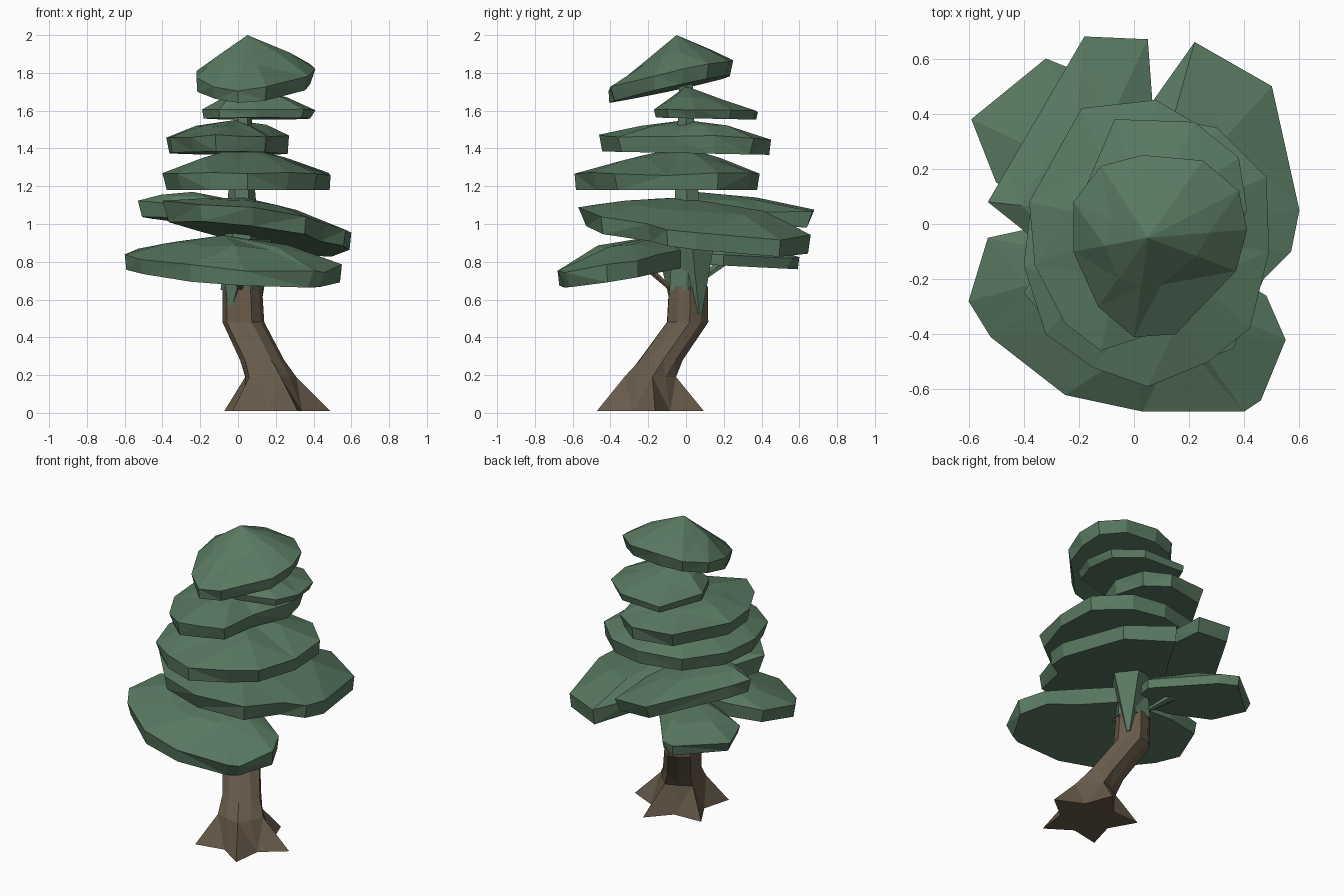
import bpy, bmesh, math, random
from mathutils import Vector

random.seed(4)
cube = bpy.data.objects.get("Cube")
if cube:
    bpy.data.objects.remove(cube, do_unlink=True)


def material(name, rgb):
    m = bpy.data.materials.new(name)
    m.use_nodes = True
    m.diffuse_color = (*rgb, 1)
    m.node_tree.nodes["Principled BSDF"].inputs["Base Color"].default_value = (*rgb, 1)
    return m


GREEN = material("leaf green", (0.1, 0.19, 0.12))
BROWN = material("bark brown", (0.137, 0.104, 0.068))


def skin(name, rings, mat, top=None):
    """Join equal rings of points into a closed shell; top is an optional apex."""
    bm = bmesh.new()
    loops = [[bm.verts.new(p) for p in ring] for ring in rings]
    n = len(loops[0])
    for a, b in zip(loops, loops[1:]):
        for i in range(n):
            j = (i + 1) % n
            bm.faces.new((a[i], a[j], b[j], b[i]))
    bm.faces.new(loops[0][::-1])
    if top is None:
        bm.faces.new(loops[-1])
    else:
        apex = bm.verts.new(top)
        for i in range(n):
            bm.faces.new((loops[-1][i], loops[-1][(i + 1) % n], apex))
    bmesh.ops.triangulate(bm, faces=bm.faces[:])
    bmesh.ops.recalc_face_normals(bm, faces=bm.faces[:])
    mesh = bpy.data.meshes.new(name)
    bm.to_mesh(mesh)
    bm.free()
    mesh.materials.append(mat)
    obj = bpy.data.objects.new(name, mesh)
    bpy.context.collection.objects.link(obj)
    return obj


def circle(x, y, z, r, n, turn=0.0, r2=None):
    """Ring of n points; r2 alternates the radius to make a star."""
    pts = []
    for i in range(n):
        a = turn + math.tau * i / n
        rad = r2 if r2 and i % 2 else r
        pts.append((x + rad * math.cos(a), y + rad * math.sin(a), z))
    return pts


def pad(name, outline, low, slope, thick, apex, bulge=0.66):
    """Faceted foliage slab: tilted underside, thin rim, domed top."""
    outline = sorted(outline, key=lambda p: math.atan2(p[1] - apex[1], p[0] - apex[0]))
    tip = Vector(apex)
    centre = Vector((tip.x, tip.y, low + slope[0] * tip.x + slope[1] * tip.y))
    under, lower, rim, shoulder = [], [], [], []
    for x, y in outline:
        flat = Vector((x, y, low + slope[0] * x + slope[1] * y))
        edge = flat + Vector((0, 0, thick * random.uniform(0.85, 1.1)))
        under.append(flat.lerp(centre, 0.3))
        lower.append(flat.lerp(centre, random.uniform(0.01, 0.08)))
        rim.append(edge)
        s = edge.lerp(tip, random.uniform(0.36, 0.52))
        s.z = edge.z + (tip.z - edge.z) * bulge * random.uniform(0.85, 1.1)
        shoulder.append(s)
    return skin(name, [under, lower, rim, shoulder], GREEN, apex)


# Trunk with a five-pointed root flare
turn = math.radians(-65)
skin("trunk", [
    circle(0.19, -0.2, 0.01, 0.3, 10, turn, 0.17),
    circle(0.165, -0.195, 0.19, 0.145, 10, turn, 0.125),
    circle(0.125, -0.135, 0.28, 0.12, 10, turn, 0.115),
    circle(0.025, 0.005, 0.48, 0.115, 10, turn, 0.108),
    circle(0.02, 0.01, 0.67, 0.108, 10, turn, 0.102)], BROWN)

# Green upper stem and branch supports
skin("upper_stem", [
    circle(0.02, 0.01, 0.65, 0.112, 6),
    circle(0.02, 0.01, 0.95, 0.09, 6),
    circle(0.02, 0.0, 1.3, 0.06, 6),
    circle(0.03, 0.0, 1.8, 0.04, 6)], GREEN)
for name, start, end, r, mat in [
        ("stem_wedge_left", (0.1, 0.07, 0.52), (0.05, 0.03, 0.92), 0.13, GREEN),
        ("stem_wedge_front", (-0.04, -0.06, 0.54), (0.0, -0.04, 0.8), 0.1, GREEN),
        ("front_branch", (0.02, -0.04, 0.62), (-0.02, -0.24, 0.8), 0.03, BROWN),
        ("back_branch", (0.0, 0.05, 0.68), (-0.2, 0.25, 0.84), 0.05, GREEN)]:
    skin(name, [circle(*start, 0.015, 5), circle(*end, r, 5)], mat)

# Lowest tier
pad("low_front_pad",
    [(0.55, -0.42), (0.46, -0.64), (0.4, -0.68), (0.03, -0.68), (-0.25, -0.62), (-0.52, -0.41),
     (-0.6, -0.28), (-0.53, -0.05), (-0.3, 0.0), (0.08, 0.0), (0.3, -0.15), (0.48, -0.26)],
    0.775, (-0.04, 0.15), 0.09, (-0.08, -0.14, 0.94))
pad("low_back_pad",
    [(-0.59, 0.38), (-0.32, 0.6), (-0.22, 0.56), (0.06, 0.2), (0.02, 0.0), (-0.25, 0.02), (-0.5, 0.15)],
    0.79, (0.0, -0.05), 0.06, (-0.08, 0.14, 0.92))

# Second tier
pad("second_left_pad",
    [(0.6, 0.05), (0.5, 0.5), (0.22, 0.66), (0.05, 0.42), (-0.2, 0.05), (-0.4, -0.25), (-0.2, -0.48),
     (0.08, -0.57), (0.36, -0.45), (0.47, -0.2), (0.57, -0.1)],
    0.94, (-0.12, -0.11), 0.1, (0.03, -0.02, 1.14))
pad("second_back_pad",
    [(-0.18, 0.68), (0.05, 0.67), (0.07, 0.4), (0.08, 0.05), (-0.1, -0.1), (-0.38, -0.04),
     (-0.53, 0.08), (-0.46, 0.2)],
    1.015, (-0.05, -0.05), 0.08, (-0.24, 0.05, 1.17))

# Third tier
pad("third_pad",
    [(0.05, -0.59), (0.27, -0.5), (0.42, -0.38), (0.49, -0.1), (0.48, 0.17), (0.3, 0.35), (0.08, 0.39),
     (-0.2, 0.33), (-0.37, 0.1), (-0.4, -0.15), (-0.32, -0.4), (-0.15, -0.52)],
    1.18, (0.0, 0.0), 0.085, (0.02, -0.02, 1.41), 0.55)

# Fourth tier
pad("fourth_pad",
    [(-0.19, 0.42), (0.08, 0.45), (0.23, 0.36), (0.27, 0.15), (0.18, -0.1), (0.15, -0.36), (0.0, -0.42),
     (-0.12, -0.46), (-0.25, -0.36), (-0.36, -0.15), (-0.38, 0.08)],
    1.375, (0.0, -0.02), 0.09, (-0.02, 0.0, 1.55))

# Fifth tier
pad("fifth_pad",
    [(0.41, 0.05), (0.38, 0.24), (0.22, 0.37), (-0.07, 0.38), (-0.19, 0.1), (-0.1, -0.1),
     (0.1, -0.17), (0.35, -0.1)],
    1.56, (0.0, -0.02), 0.045, (0.04, 0.0, 1.73), 0.5)

# Tilted crown
pad("crown",
    [(0.41, -0.02), (0.37, -0.17), (0.15, -0.4), (0.0, -0.41), (-0.13, -0.3), (-0.22, -0.1),
     (-0.22, 0.08), (-0.12, 0.21), (0.03, 0.25), (0.25, 0.23), (0.38, 0.12)],
    1.73, (0.04, 0.22), 0.075, (0.05, -0.05, 2.0), 0.48)
